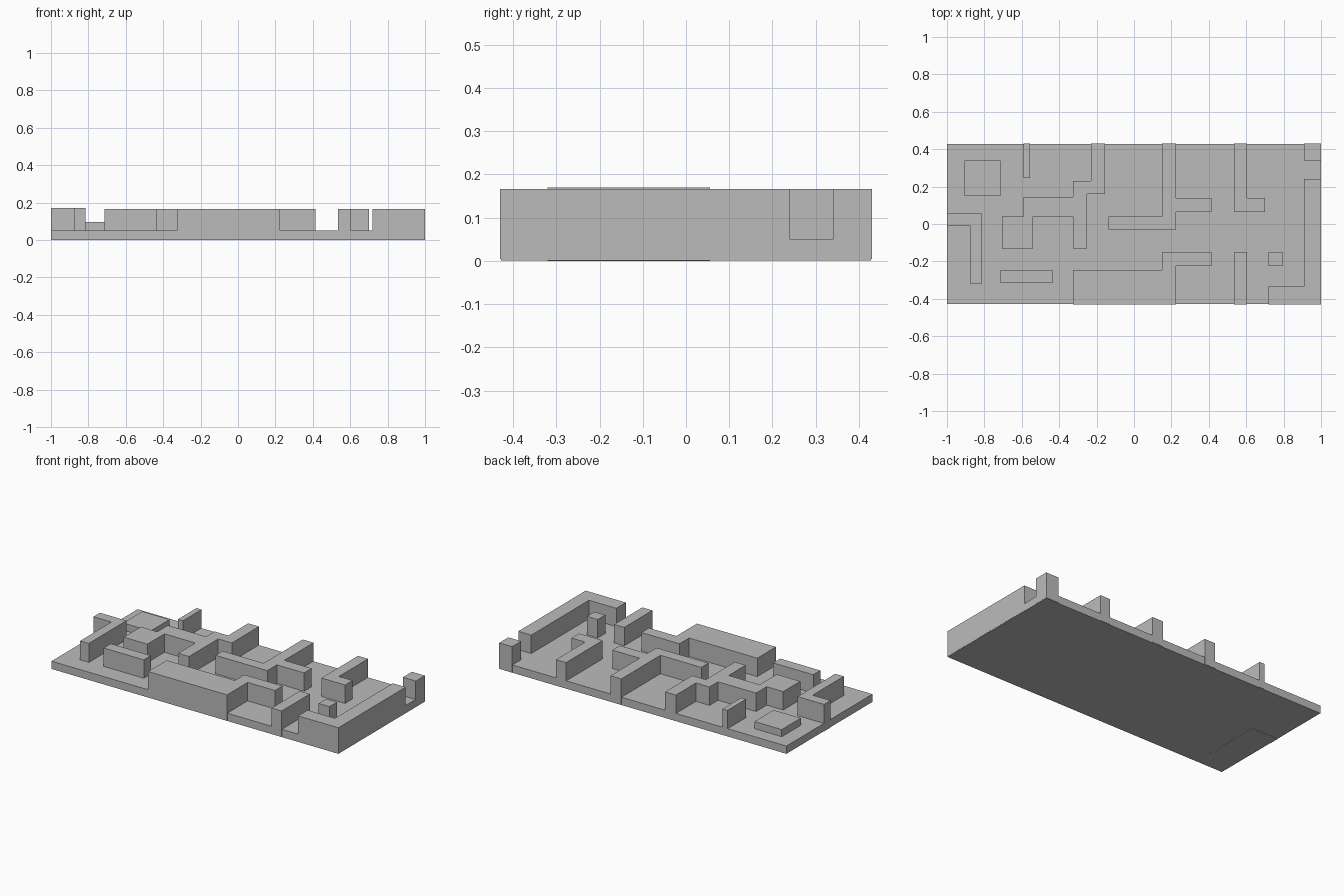
import bpy
import bmesh

if "Cube" in bpy.data.objects:
    bpy.data.objects.remove(bpy.data.objects["Cube"])

BACK, FRONT, SIDE = 0.43, -0.43, 1.0
LOW, FLOOR, TOP = 0.004, 0.05, 0.166

grey = bpy.data.materials.new("plain_grey")
grey.use_nodes = True
colour = (0.5, 0.5, 0.5, 1)
grey.diffuse_color = colour
grey.node_tree.nodes["Principled BSDF"].inputs["Base Color"].default_value = colour


def block(name, steps, bottom=LOW, top=TOP):
    """Extrude a right-angled outline given as alternating x and y turns."""
    xs, ys = steps[::2], steps[1::2]
    outline = []
    for i, (x, y) in enumerate(zip(xs, ys)):
        outline += [(x, y), (xs[(i + 1) % len(xs)], y)]
    bm = bmesh.new()
    base = bm.faces.new([bm.verts.new((x, y, bottom)) for x, y in outline])
    raised = bmesh.ops.extrude_face_region(bm, geom=[base])["geom"]
    verts = [g for g in raised if isinstance(g, bmesh.types.BMVert)]
    bmesh.ops.translate(bm, verts=verts, vec=(0, 0, top - bottom))
    bmesh.ops.recalc_face_normals(bm, faces=bm.faces)
    mesh = bpy.data.meshes.new(name)
    bm.to_mesh(mesh)
    bm.free()
    mesh.materials.append(grey)
    obj = bpy.data.objects.new(name, mesh)
    bpy.context.collection.objects.link(obj)
    return obj


# Floor slab and low platform
block("floor_slab", [-SIDE + .001, FRONT + .002, SIDE - .001, BACK - .002], .001, FLOOR)
block("low_platform", [-.905, .15, -.715, .34], FLOOR - .01, .095)

# Walls reaching the left and right ends
block("right_corner_wall", [-SIDE, .055, -.815, -.32, -.875, -.01], 0, .17)
block("left_corner_wall", [.72, FRONT, SIDE, .24, .91, -.335])
block("back_corner_post", [.91, .34, SIDE, BACK])

# Walls joined to the back edge
block("thin_back_wall", [-.59, .245, -.555, BACK])
block("branching_wall", [-.23, BACK, -.155, .16, -.25, -.13, -.325, .04,
                         -.54, -.13, -.705, .04, -.59, .145, -.325, .23])
block("centre_wall", [.15, BACK, .225, .14, .415, .065, .225, -.03, -.135, .04])
block("hooked_wall", [.535, BACK, .605, .14, .7, .065])

# Walls joined to the front edge
block("wide_front_wall", [-.325, FRONT, .225, -.225, .415, -.15, .15, -.245])
block("front_partition", [.535, FRONT, .605, -.15])

# Free-standing blocks
block("long_block", [-.715, -.315, -.435, -.245])
block("small_pillar", [.72, -.225, .795, -.15])
